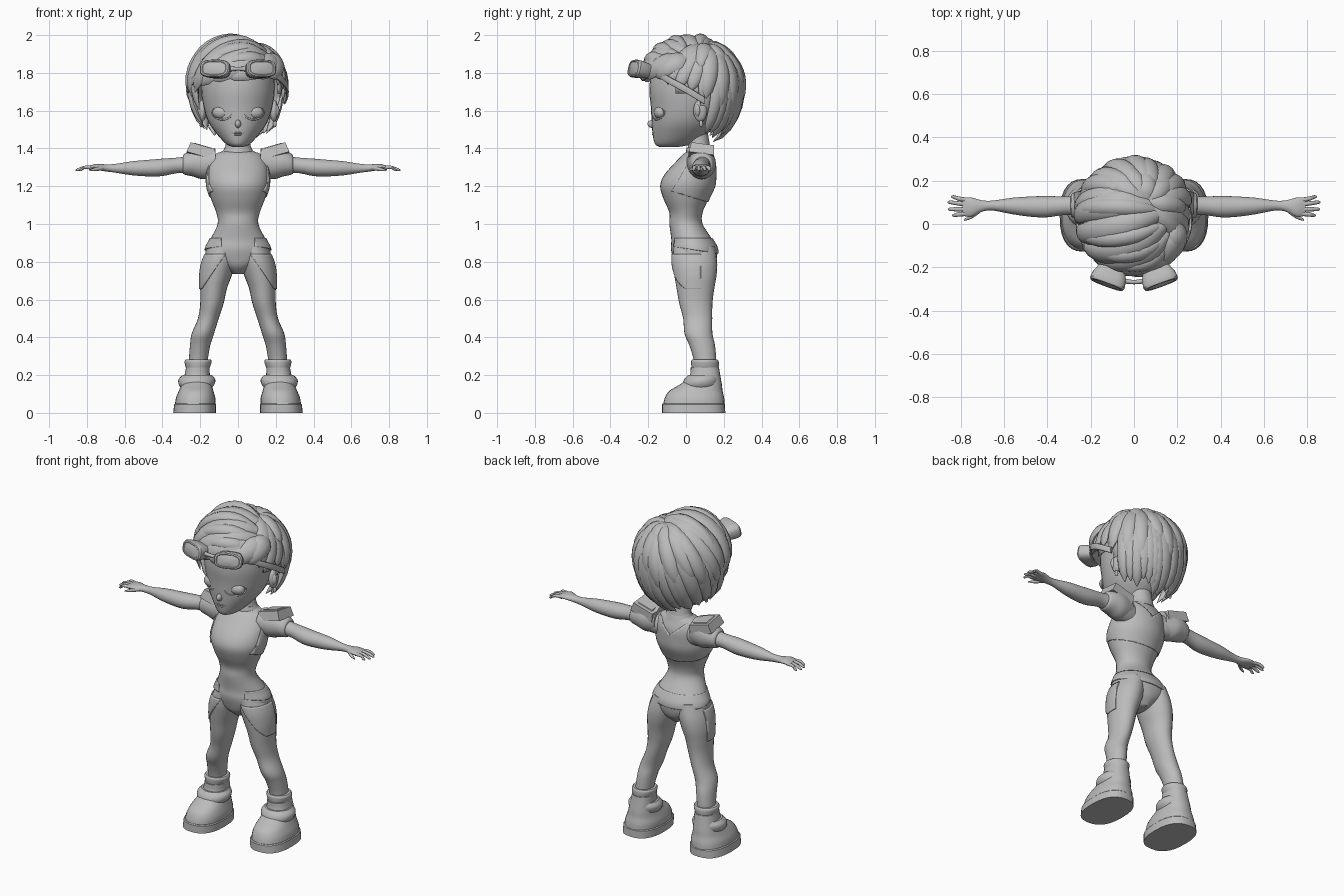
import bpy, bmesh, random
from math import sin, cos, pi, radians, sqrt
from mathutils import Vector, Matrix

random.seed(4)
if "Cube" in bpy.data.objects:
    bpy.data.objects.remove(bpy.data.objects["Cube"])

grey = bpy.data.materials.new("plain_grey")
grey.use_nodes = True
grey.diffuse_color = (0.5, 0.5, 0.5, 1)
grey.node_tree.nodes["Principled BSDF"].inputs["Base Color"].default_value = (0.5, 0.5, 0.5, 1)
X, Y, Z = Vector((1, 0, 0)), Vector((0, 1, 0)), Vector((0, 0, 1))


def finish(name, bm, mirror=False, angle=40, solid=0):
    bmesh.ops.recalc_face_normals(bm, faces=bm.faces)
    mesh = bpy.data.meshes.new(name)
    bm.to_mesh(mesh)
    bm.free()
    mesh.materials.append(grey)
    mesh.shade_smooth()
    mesh.set_sharp_from_angle(angle=radians(angle))
    ob = bpy.data.objects.new(name, mesh)
    bpy.context.collection.objects.link(ob)
    if solid:
        ob.modifiers.new("thickness", "SOLIDIFY").thickness = solid
    if mirror:
        ob.modifiers.new("mirror", "MIRROR")


def smooth_rows(rows, k=4):
    """Catmull-Rom interpolation of section rows."""
    rows = [Vector(r) for r in rows]
    out = []
    for i in range(len(rows) - 1):
        a, b, c, d = rows[max(i - 1, 0)], rows[i], rows[i + 1], rows[min(i + 2, len(rows) - 1)]
        for j in range(k):
            t = j / k
            out.append(b + (c - a) * (t / 2) + (a * 2 - b * 5 + c * 4 - d) * (t * t / 2)
                       + (b * 3 - a - c * 3 + d) * (t ** 3 / 2))
    return out + [rows[-1]]


def ring(c, u, v, a, b, power=2, n=24):
    pts = []
    for i in range(n):
        s, t = cos(2 * pi * i / n), sin(2 * pi * i / n)
        e = 2 / power
        pts.append(Vector(c) + u * (a * abs(s) ** e * (1 if s > 0 else -1))
                   + v * (b * abs(t) ** e * (1 if t > 0 else -1)))
    return pts


def sweep(rings, bm=None, caps=True):
    bm = bm or bmesh.new()
    loops = [[bm.verts.new(p) for p in r] for r in rings]
    for r, s in zip(loops, loops[1:]):
        for i in range(len(r)):
            j = (i + 1) % len(r)
            bm.faces.new((r[i], r[j], s[j], s[i]))
    if caps:
        bm.faces.new(loops[0])
        bm.faces.new(loops[-1])
    return bm


def loft(rows, u=X, v=Y, k=4, power=2, n=24, grow=0, bm=None, caps=True):
    """Rows hold centre x, y, z and the two radii."""
    return sweep([ring(r[:3], u, v, r[3] + grow, r[4] + grow, power, n)
                  for r in smooth_rows(rows, k)], bm, caps)


def panel(name, rows, cuts, keep, mirror=False):
    """Thin clothing layer on a lofted part: slice along planes, then drop faces by rule."""
    bm = loft(rows, k=6, n=48, grow=0.006, caps=False)
    for co, no in cuts:
        bmesh.ops.bisect_plane(bm, geom=bm.verts[:] + bm.edges[:] + bm.faces[:], plane_co=co, plane_no=no)
    bmesh.ops.delete(bm, geom=[f for f in bm.faces if not keep(f.calc_center_median())], context="FACES")
    finish(name, bm, mirror, solid=0.009)


def ball(name, c, r, mirror=False):
    bm = bmesh.new()
    bmesh.ops.create_uvsphere(bm, u_segments=24, v_segments=16, radius=1,
                              matrix=Matrix.Translation(c) @ Matrix.Diagonal((*r, 1)))
    finish(name, bm, mirror)


# Torso, neck and pelvis
torso = [(0, .05, .735, .03, .06), (0, .048, .775, .1, .1), (0, .047, .82, .166, .116),
         (0, .042, .87, .17, .122), (0, .03, .92, .146, .108), (0, 0, 1.0, .108, .088),
         (0, 0, 1.06, .115, .088), (0, 0, 1.13, .142, .118), (0, .006, 1.2, .163, .143),
         (0, .02, 1.26, .163, .135), (0, .045, 1.32, .152, .108), (0, .06, 1.37, .12, .075),
         (0, .07, 1.395, .072, .06), (0, .06, 1.48, .06, .056)]
finish("torso", loft(torso, n=32))
finish("collar", loft([(0, .068, 1.375, .085, .07), (0, .066, 1.405, .07, .062)]))
panel("hip_band", torso,
      [((0, 0, .87), (0, .15, 1)), ((0, 0, .925), Z), ((.09, 0, 0), X), ((-.09, 0, 0), X)],
      lambda p: .87 - .15 * p.y < p.z < .925 and (p.y > 0 or abs(p.x) > .09))
panel("back_vest", torso,
      [((0, 0, 1.15), (0, .3, 1)), ((0, -.06, 1.2), (0, 1, -.6)), ((0, 0, 1.29), (.9, 0, -1)),
       ((0, 0, 1.29), (.9, 0, 1)), ((0, 0, 1.37), Z)],
      lambda p: 1.15 - .3 * p.y < p.z < min(1.37, 1.29 + .9 * abs(p.x)) and p.y > -.06 + .6 * (p.z - 1.2))

# Legs with wrapped thigh panels
leg = [(.08, .043, .88, .075, .11), (.1, .047, .8, .088, .118), (.116, .05, .73, .084, .112),
       (.129, .05, .66, .071, .1), (.138, .052, .58, .062, .088),
       (.157, .062, .5, .055, .077), (.186, .066, .42, .059, .074), (.2, .085, .36, .054, .068),
       (.21, .1, .28, .05, .06), (.215, .1, .2, .05, .058)]
finish("legs", loft(leg), True)
panel("thigh_panels", leg, [((0, 0, .93), (1.4, 0, 1)), ((0, .08, 0), Y), ((0, 0, .84), Z), ((0, 0, .655), Z)],
      lambda p: max(.655, .93 - 1.4 * p.x) < p.z < .84 and p.y < .08, True)


# Boots: sole, upper, ankle strap and cuff
def boot_part(name, rows, power=2.3, k=4):
    finish(name, loft([(.23 - r[0] * .07, r[1], r[0], r[2], r[3]) for r in rows], power=power, k=k, n=28), True)


boot_part("boot_soles", [(0, .04, .113, .168), (.045, .04, .111, .167), (.05, .04, .106, .162)], 2.5, 1)
boot_part("boot_uppers", [(.045, .042, .107, .163), (.08, .045, .104, .157), (.115, .052, .092, .142),
                          (.15, .078, .08, .112), (.19, .1, .069, .083), (.24, .1, .062, .075)])
boot_part("ankle_straps", [(.13, .075, .08, .09), (.152, .078, .095, .096), (.178, .084, .097, .093),
                           (.2, .09, .078, .08)], 2)
boot_part("boot_cuffs", [(.19, .1, .062, .076), (.225, .101, .059, .07), (.25, .101, .067, .073),
                         (.272, .1, .072, .073), (.282, .1, .066, .067)], 2)

# Arms, cap sleeves and hands
finish("arms", loft([(.1, .075, 1.30, .06, .07), (.2, .085, 1.31, .062, .066), (.3, .085, 1.312, .043, .042),
                     (.4, .08, 1.30, .049, .046), (.47, .08, 1.296, .047, .044), (.56, .083, 1.295, .038, .037),
                     (.65, .085, 1.295, .023, .023), (.7, .083, 1.297, .026, .019), (.75, .078, 1.302, .044, .016),
                     (.79, .08, 1.297, .042, .011)], Y, Z), True)
finish("cap_sleeves", loft([(.12, .072, 1.322, .07, .078), (.19, .084, 1.318, .074, .08),
                            (.24, .086, 1.322, .069, .07), (.285, .086, 1.316, .055, .054),
                            (.292, .086, 1.314, .04, .04)], Y, Z), True)
hand = bmesh.new()
for y0, y1, x1 in ((.11, .125, .845), (.09, .1, .86), (.068, .068, .858), (.048, .04, .84)):
    loft([(.77, y0, 1.298, .011, .01), (.81, (y0 + y1) / 2, 1.3, .01, .009),
          (x1 - .012, y1, 1.288, .008, .008), (x1, y1, 1.284, .003, .003)], Y, Z, n=10, bm=hand)
loft([(.71, .065, 1.297, .014, .012), (.75, .035, 1.29, .011, .01), (.785, .018, 1.284, .004, .004)],
     Y, Z, n=10, bm=hand)
finish("fingers", hand, True)

# Tilted shoulder pads with a framed top
bm = bmesh.new()
bmesh.ops.create_cube(bm, size=1, matrix=Matrix.Diagonal((.15, .135, .055, 1)))
top = [f for f in bm.faces if f.calc_center_median().z > .02]
bmesh.ops.scale(bm, vec=(.9, .9, 1), verts=top[0].verts)
bmesh.ops.inset_individual(bm, faces=top, thickness=.025)
bmesh.ops.inset_individual(bm, faces=top, thickness=.004, depth=.005)
bmesh.ops.transform(bm, verts=bm.verts, matrix=Matrix.Translation((.195, .085, 1.38))
                    @ Matrix.Rotation(radians(-16), 4, "Y") @ Matrix.Rotation(radians(-8), 4, "X"))
finish("shoulder_pads", bm, True, 25)

# Head and face
finish("head", loft([(0, -.09, 1.408, .03, .05), (0, -.065, 1.425, .065, .1), (0, -.03, 1.48, .115, .147),
                     (0, -.006, 1.54, .156, .176), (0, .01, 1.62, .182, .196), (0, .02, 1.72, .195, .214),
                     (0, .03, 1.82, .18, .2), (0, .04, 1.92, .1, .11)], n=32))
ball("nose", (0, -.176, 1.53), (.016, .028, .022))
ball("upper_lip", (0, -.165, 1.483), (.036, .015, .005))
ball("lower_lip", (0, -.164, 1.473), (.028, .016, .006))
ball("eyes", (.083, -.133, 1.59), (.052, .036, .036), True)
lid = []
for i in range(25):
    t = 2 * pi * i / 24
    x, z = .083 + .053 * cos(t), 1.59 + .037 * sin(t)
    y = .007 - .191 * sqrt(1 - (x / .178) ** 2)
    lid.append(ring((x, y + .003, z), Vector((cos(t), 0, sin(t))), Y, .005, .004, n=8))
finish("eyelids", sweep(lid), True)
ball("ears", (.19, .075, 1.6), (.022, .036, .058), True)
ball("ear_lobes", (.197, .062, 1.6), (.022, .016, .035), True)
ball("earrings", (.195, .08, 1.53), (.01, .01, .018), True)

# Hair: a skull cap with overlapping locks laid over an egg shape
C, R = Vector((0, .034, 1.72)), Vector((.242, .243, .24))


def direction(az, el):
    """Azimuth runs from the front towards the model's left."""
    a, e = radians(az), radians(el)
    return Vector((sin(a) * cos(e), -cos(a) * cos(e), sin(e)))


def on_hair(d, scale=1):
    return C + Vector((d.x * R.x, d.y * R.y, d.z * R.z * (1.25 if d.z < 0 else 1))) * scale


def lock(bm, start, end, width, thick=.024, lift=.0, tip=0):
    d0, d1 = direction(*start), direction(*end)
    path = [d0.slerp(d1, i / 12) for i in range(13)]
    rings = []
    for i, d in enumerate(path):
        t = i / 12
        tangent = path[min(i + 1, 12)] - path[max(i - 1, 0)]
        normal = Vector((d.x / R.x, d.y / R.y, d.z / R.z)).normalized()
        side = tangent.cross(normal).normalized()
        w = min(1, .35 + 2.2 * t) * sqrt(1 - t ** 4) + .06
        rings.append(ring(on_hair(d, 1 + lift * sin(pi * t) + tip * t ** 3), side, normal,
                          width * w, thick * w, 1.8, 10))
    sweep(rings, bm)


def bare(p):
    return p.z < 1.77 if p.y < -.04 else p.z < 1.69 if p.y < .08 else p.z < 1.49


bm = bmesh.new()
bmesh.ops.create_uvsphere(bm, u_segments=32, v_segments=24, radius=1,
                          matrix=Matrix.Translation(C) @ Matrix.Diagonal((*(R * .97), 1)))
bmesh.ops.delete(bm, geom=[f for f in bm.faces if bare(f.calc_center_median())], context="FACES")
finish("hair_cap", bm, solid=.01)

# Back: long locks, a shorter layer and raised tufts at the crown
crown = (140, 68)
bm = bmesh.new()
for az in range(114, 261, 12):
    drop = -60 + 14 * abs(az - 185) / 70 + random.uniform(-7, 7)
    lock(bm, crown, (az, drop), random.uniform(.04, .054), .027, .03, .05)
for az in range(105, 270, 20):
    lock(bm, crown, (az + random.uniform(-5, 5), random.uniform(-26, -2)), .046, .024, .08, .08)
for az in (100, 135, 165, 195, 225, 255):
    lock(bm, crown, (az, random.uniform(22, 40)), .042, .022, .08, .1)
finish("back_hair", bm)

bm = bmesh.new()
for az, el in ((58, 4), (72, -1), (88, -3), (102, -12)):
    lock(bm, crown, (az, el), .045, .022, .02, .03)
for az, el in ((-62, -22), (-74, -40), (-86, -44), (-98, -42)):
    lock(bm, (150, 70), (az, el), .044, .022, .03, .03)
finish("side_hair", bm)

# Fringe swept across the brow from a parting on the left
bm = bmesh.new()
for start, end in (((85, 42), (42, 12)), ((78, 38), (22, 13)), ((60, 24), (-12, 13)), ((62, 33), (-32, 9)),
                   ((68, 42), (-48, 3)), ((80, 50), (-62, -4)), ((98, 57), (-74, -8)), ((118, 64), (-88, -6))):
    lock(bm, start, end, .056, .03, .09, .07)
for start, end in (((50, 32), (-22, 28)), ((58, 44), (-50, 26)), ((75, 55), (-70, 18)), ((105, 62), (-95, 12))):
    lock(bm, start, end, .036, .024, .14, .1)
finish("fringe", bm)

# Goggles and strap resting on the fringe
bm = bmesh.new()
turn = Matrix.Rotation(radians(20), 3, "Z") @ Matrix.Rotation(radians(-12), 3, "X")
profile = ((.035, .066, .04), (0, .08, .046), (-.03, .084, .048), (-.04, .078, .044),
           (-.042, .068, .037), (-.039, .064, .034), (-.046, .03, .016))
sweep([ring(Vector((.113, -.243, 1.817)) + turn @ Vector((0, d, 0)), turn @ X, turn @ Z, a, b, 3, 28)
       for d, a, b in profile], bm)
finish("goggle_lenses", bm, True, 30)
finish("goggle_bridge", loft([(-.05, -.262, 1.82, .012, .014), (0, -.268, 1.822, .01, .01),
                              (.05, -.262, 1.82, .012, .014)], Y, Z, n=12))
strap = []
for i in range(17):
    t = i / 16
    d = direction(38 + 66 * t, 21 - 33 * t)
    strap.append(ring(on_hair(d, 1.13 - .06 * t), Z, Vector((d.x, d.y, 0)).normalized(), .02, .007, 3, 12))
finish("goggle_strap", sweep(strap), True)
